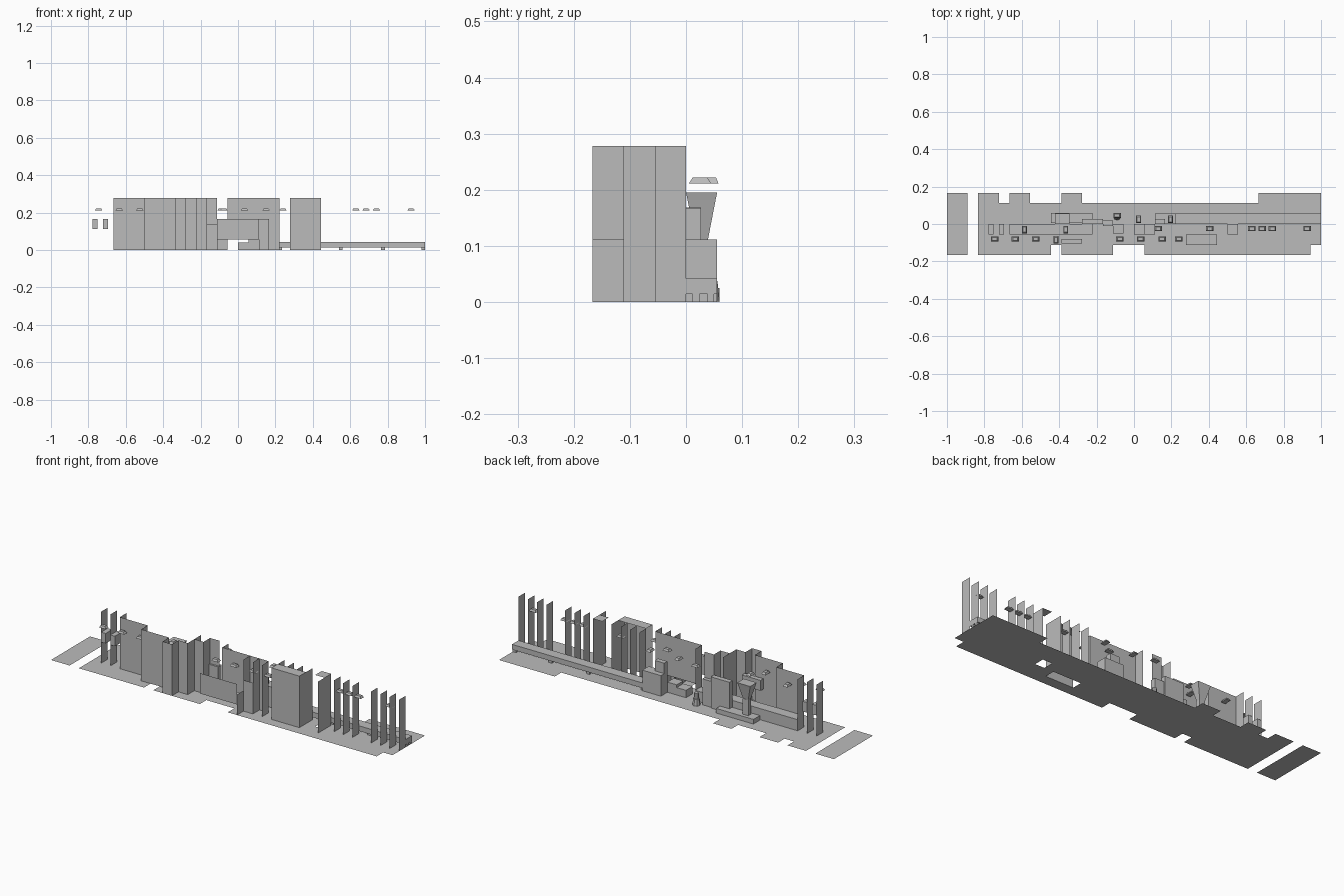
import bpy, bmesh, math
from mathutils import Matrix, Vector

if "Cube" in bpy.data.objects:
    bpy.data.objects.remove(bpy.data.objects["Cube"])

U = 1 / 18          # module of the plan grid
H = 0.278           # wall height

grey = bpy.data.materials.new("plain_grey")
grey.diffuse_color = (0.5, 0.5, 0.5, 1)
grey.use_nodes = True
grey.node_tree.nodes["Principled BSDF"].inputs["Base Color"].default_value = grey.diffuse_color


def finish(name, bm):
    me = bpy.data.meshes.new(name)
    bm.to_mesh(me)
    bm.free()
    me.materials.append(grey)
    ob = bpy.data.objects.new(name, me)
    bpy.context.collection.objects.link(ob)
    return ob


def quad(bm, pts):
    bm.faces.new([bm.verts.new(p) for p in pts])


def wall_x(bm, x, y0, y1, z0=0, z1=H):
    """Sheet facing +x."""
    quad(bm, [(x, y0, z0), (x, y1, z0), (x, y1, z1), (x, y0, z1)])


def wall_y(bm, y, x0, x1, z0=0, z1=H):
    """Sheet facing -y."""
    quad(bm, [(x0, y, z0), (x1, y, z0), (x1, y, z1), (x0, y, z1)])


def sheet(bm, x0, x1, y0, y1, z):
    quad(bm, [(x0, y0, z), (x1, y0, z), (x1, y1, z), (x0, y1, z)])


def taper(bm, x0, x1, y0, y1, z0, z1, bottom=1.0, top=1.0):
    """Box whose bottom or top can be narrowed."""
    r = bmesh.ops.create_cube(bm, size=1)
    for v in r["verts"]:
        k = top if v.co.z > 0 else bottom
        v.co = Vector(((x0 + x1) / 2 + v.co.x * (x1 - x0) * k,
                       (y0 + y1) / 2 + v.co.y * (y1 - y0) * k,
                       z1 if v.co.z > 0 else z0))


def box(name, *b, **k):
    bm = bmesh.new()
    taper(bm, *b, **k)
    return finish(name, bm)


# Floor, strip by strip: (start, end, lowest row, highest row) in modules
bm = bmesh.new()
for a, b, lo, hi in [(-18, -16, -3, 3), (-15, -13, -3, 3), (-13, -12, -3, 2),
                     (-12, -10, -3, 3), (-10, -8, -3, 2), (-8, -7, -2, 2),
                     (-7, -5, -3, 3), (-5, -2, -3, 2), (-2, 1, -2, 2),
                     (1, 5, -3, 2), (5, 8, -3, -2), (5, 8, -1, 2),
                     (8, 9, -3, 2), (9, 10, -3, -1), (9, 10, 0, 2),
                     (10, 12, -3, 2), (12, 17, -3, 3), (17, 18, -2, 3)]:
    sheet(bm, a * U, b * U, lo * U, hi * U, 0)
bmesh.ops.remove_doubles(bm, verts=bm.verts[:], dist=1e-4)
finish("floor", bm)

# Cross walls: upright sheets across the corridor
bm = bmesh.new()
for i in (-14, -13, -12, -4, -3, -1, 5, 6, 7, 8, 11, 12, 13, 15, 16, 17, 18):
    wall_x(bm, i * U, -U, 0)
for i in (2, 3, 4, 8, -9, -4):
    wall_x(bm, i * U, -2 * U, -U)
wall_x(bm, 10 * U, -2 * U, 0)
wall_x(bm, -6 * U, -3 * U, -2 * U)
wall_x(bm, -5 * U, -3 * U, -2 * U)
finish("cross_walls", bm)

# Long walls: stepped front sheets
bm = bmesh.new()
for a, b, row in [(-9, -6, -2), (-6, -5, -3), (-5, -4, -2), (-4, -3, -1),
                  (-3, -2, 0), (5, 8, -2)]:
    wall_y(bm, row * U, a * U, b * U)
wall_y(bm, -U, -12 * U, -9 * U, 0.06, H)
wall_y(bm, -U, -U, 4 * U, 0.06, H)
finish("long_walls", bm)

# Roof caps over solid wall blocks
bm = bmesh.new()
sheet(bm, 5 * U, 8 * U, -2 * U, -U, H)
sheet(bm, 9 * U, 10 * U, -U, 0, H)
finish("wall_caps", bm)

# Raised front panel with its ends
bm = bmesh.new()
wall_y(bm, -3 * U, -2 * U, 2 * U, 0.057, 0.167)
wall_x(bm, 2 * U, -3 * U, -2 * U, 0.0, 0.111)
wall_y(bm, -2 * U, 2 * U, 3 * U, 0.0, 0.167)
wall_y(bm, -U, 3 * U, 4 * U, 0, 0.111)
finish("raised_front_panel", bm)

# Low blocks along the middle
box("bench", -12 * U, -4 * U, -U, 0, 0, 0.06)
box("low_step", -8 * U, -4 * U, 0.005, 0.06, 0, 0.025)
box("cabinet_a", -5 * U, -3 * U, 0, 0.027, 0.0, 0.168)
box("cabinet_b", -3 * U, -2 * U, -0.01, 0.02, 0.0, 0.14)
box("cabinet_c", -2 * U, -U, -0.05, 0, 0, 0.055)
box("counter_block", 2 * U, 4 * U, 0, U, 0, 0.111)
box("counter_back", 2 * U, 3 * U, 0, 0.027, 0.111, 0.167)
box("small_block_a", 0, U, -U, 0, 0, 0.04)
box("small_block_b", U, 2 * U, -U, 0, 0, 0.055)
box("alcove_ledge", -7 * U, -5 * U, -0.105, -0.08, 0.111, 0.167)

# Hopper: rim, funnel and stand
bm = bmesh.new()
taper(bm, -7.6 * U, -6.2 * U, 0, U, 0.182, 0.195, bottom=0.9)
taper(bm, -7.6 * U, -6.2 * U, 0, U, 0.11, 0.182, bottom=0.4, top=0.9)
taper(bm, -7.2 * U, -6.6 * U, 0.015, 0.04, 0.025, 0.11)
finish("hopper", bm)

# Small barrel beside the cabinets
bm = bmesh.new()
for z, r in ((0.02, 0.02), (0.05, 0.014)):
    bmesh.ops.create_cone(bm, cap_ends=True, segments=8, radius1=r, radius2=r * 0.8,
                          depth=0.035, matrix=Matrix.Translation((-0.09, 0.04, z)))
finish("barrel", bm)

# Long platform on short legs
box("platform", 4 * U, 1.0, 0.0, U, 0.014, 0.042)
bm = bmesh.new()
for x in (0.225, 0.55, 0.775, 0.99):
    for y in (0.018, 0.044):
        taper(bm, x - 0.01, x + 0.01, y - 0.006, y + 0.006, 0, 0.015)
finish("platform_legs", bm)

# Small wall pads at the left end
bm = bmesh.new()
for i in (-14, -13):
    taper(bm, i * U, i * U + 0.026, -U, 0, 0.113, 0.167)
finish("wall_pads", bm)

# Ceiling lamps: (x, y, turned)
bm = bmesh.new()
for x, y, turned in [(-.745, -.08, 0), (-.635, -.08, 0), (-.525, -.08, 0), (-.585, -.03, 1),
                     (-.417, -.085, 1), (-.365, -.03, 1), (-.09, .045, 0),
                     (-.075, -.08, 0), (.025, .025, 1), (.035, -.08, 0),
                     (.13, -.025, 0), (.15, -.08, 0), (.195, .025, 1),
                     (.24, -.08, 0), (.405, -.025, 0), (.63, -.025, 0),
                     (.685, -.025, 0), (.74, -.025, 0), (.925, -.025, 0)]:
    a, b = (0.013, 0.02) if turned else (0.02, 0.013)
    taper(bm, x - a, x + a, y - b, y + b, 0.211, 0.222, top=0.65)
finish("ceiling_lamps", bm)
